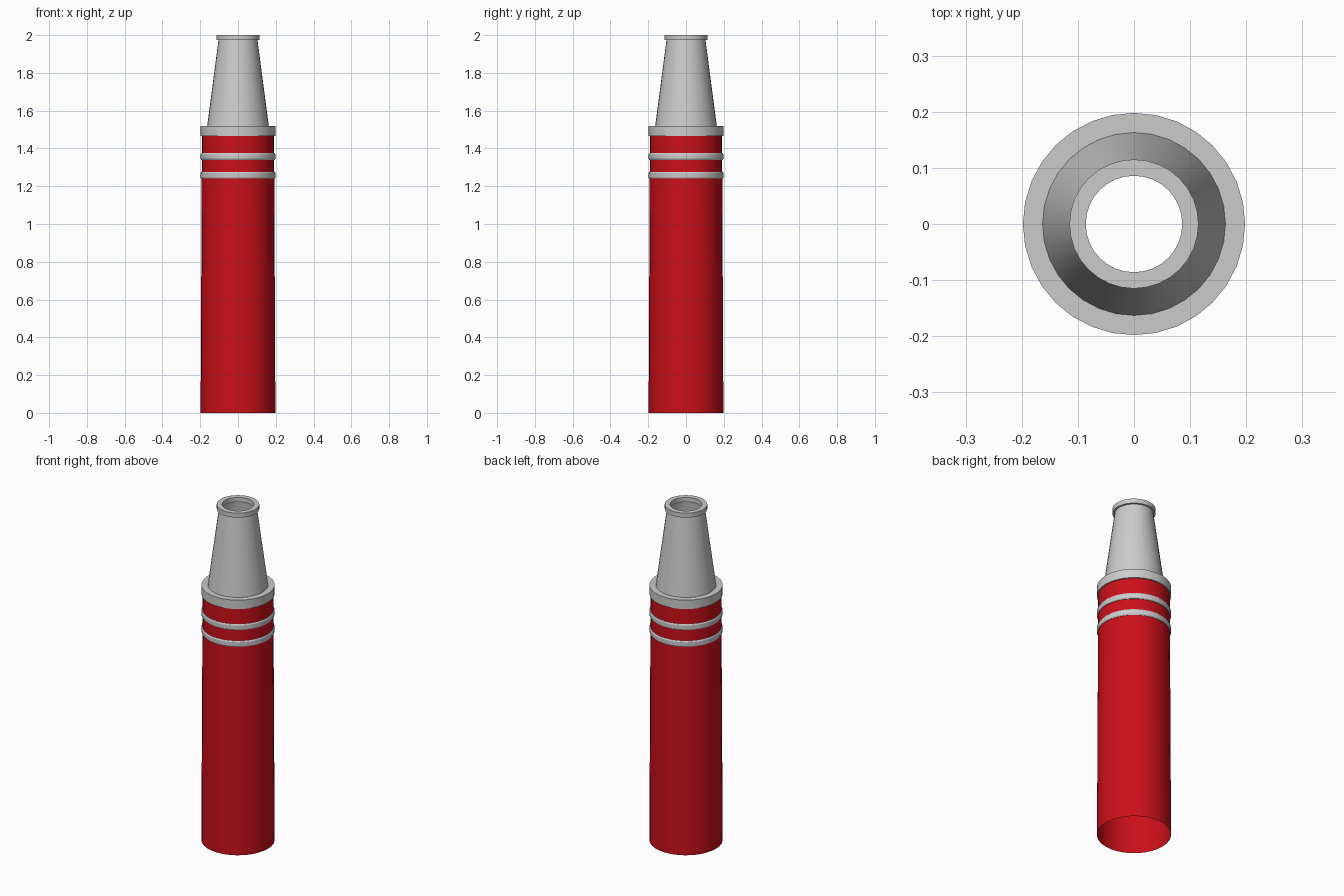
import bpy, bmesh, math

if "Cube" in bpy.data.objects:
    bpy.data.objects.remove(bpy.data.objects["Cube"])

SIDES = 32

red = bpy.data.materials.new("red_paint")
red.diffuse_color = (0.6, 0.005, 0.01, 1)
red.use_nodes = True
red.node_tree.nodes["Principled BSDF"].inputs["Base Color"].default_value = red.diffuse_color


def lathe(name, profile, closed=False, mat=None):
    """Revolve (radius, z) points, listed so the outside runs upward."""
    bm = bmesh.new()
    rings = []
    for r, z in profile:
        rings.append([bm.verts.new((r * math.cos(a), r * math.sin(a), z))
                      for a in (2 * math.pi * i / SIDES for i in range(SIDES))])
    pairs = list(zip(rings, rings[1:]))
    if closed:
        pairs.append((rings[-1], rings[0]))
    for low, high in pairs:
        for i in range(SIDES):
            j = (i + 1) % SIDES
            bm.faces.new((low[i], low[j], high[j], high[i]))
    mesh = bpy.data.meshes.new(name)
    bm.to_mesh(mesh)
    bm.free()
    obj = bpy.data.objects.new(name, mesh)
    bpy.context.collection.objects.link(obj)
    if mat:
        mesh.materials.append(mat)
    bpy.ops.object.select_all(action='DESELECT')
    obj.select_set(True)
    bpy.context.view_layer.objects.active = obj
    bpy.ops.object.shade_smooth_by_angle(angle=math.radians(30))
    return obj


# Slightly tapered red tube, open at the bottom
lathe("body_tube", [(0.198, 0), (0.191, 1.47)], mat=red)

# Two raised grey bands
for name, z in (("lower_band", 1.24), ("upper_band", 1.34)):
    lathe(name, [(0.191, z), (0.194, z), (0.198, z + 0.006),
                 (0.198, z + 0.029), (0.194, z + 0.035), (0.191, z + 0.035)])

# Collar and tapered neck
lathe("collar_and_neck", [(0.191, 1.467), (0.198, 1.467), (0.198, 1.52),
                          (0.163, 1.52), (0.103, 1.975)])

# Ring lip around the mouth
lathe("mouth_lip", [(0.086, 1.973), (0.115, 1.973), (0.115, 2.0), (0.086, 2.0)],
      closed=True)
